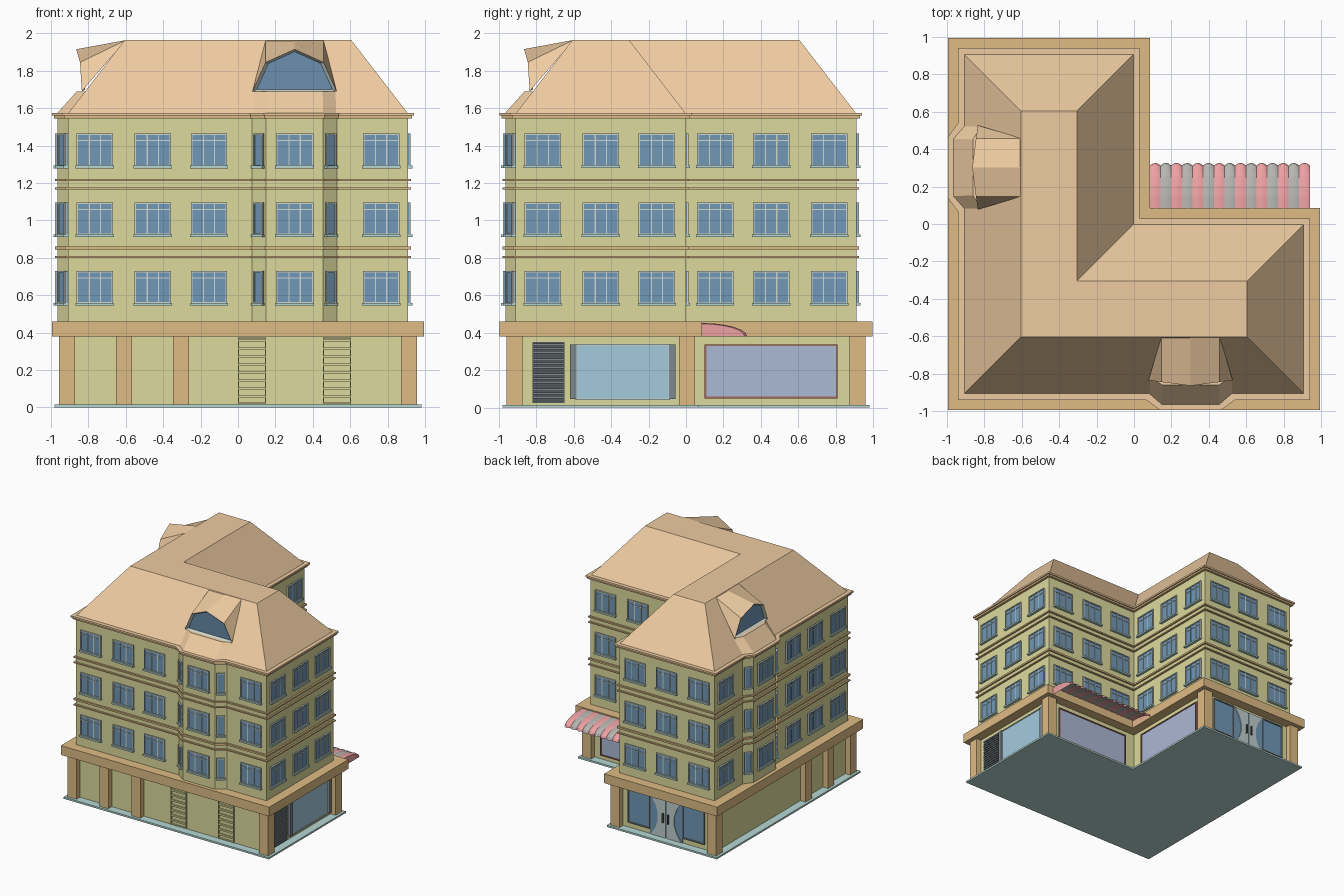
import bpy, bmesh
from math import sin, cos, pi, radians
from mathutils import Matrix, Vector

if "Cube" in bpy.data.objects:
    bpy.data.objects.remove(bpy.data.objects["Cube"])

COL = dict(wall=(219, 217, 155), tan=(222, 187, 133), roof=(238, 203, 160), glass=(112, 150, 182),
           frame=(205, 215, 205), teal=(180, 215, 210), shop=(162, 202, 222), lilac=(170, 184, 212),
           red=(165, 105, 95), grey=(125, 135, 140), dark=(85, 90, 92), pink=(238, 160, 162),
           stripe=(182, 180, 176), pale=(190, 205, 205))
parts = {}


def add(name, col, verts, faces, M=Matrix()):
    bm = parts.setdefault((name, col), bmesh.new())
    vs = [bm.verts.new(M @ Vector(v)) for v in verts]
    fs = [bm.faces.new([vs[i] for i in f]) for f in faces]
    bmesh.ops.recalc_face_normals(bm, faces=fs)


def loft(name, col, a, z0, b, z1, M=Matrix()):
    n = len(a)
    faces = [list(range(n))[::-1], list(range(n, 2 * n))]
    faces += [(i, (i + 1) % n, (i + 1) % n + n, i + n) for i in range(n)]
    add(name, col, [(*p, z0) for p in a] + [(*p, z1) for p in b], faces, M)


# Wall-local box: u along the wall, v up, w outward
def box(name, col, M, u0, u1, v0, v1, w0, w1):
    p = [(u0, -w1), (u1, -w1), (u1, -w0), (u0, -w0)]
    loft(name, col, p, v0, p, v1, M)


def wall_frame(x, y, deg):
    return Matrix.Translation((x, y, 0)) @ Matrix.Rotation(radians(deg), 4, 'Z')


# L-shaped footprint grown by d, optionally with the two bays
def outline(d, bays=False):
    A = .91 + d
    bay = [(.075 - .35 * d, -A), (.15 - .35 * d, -A - .055), (.455 + .35 * d, -A - .055), (.53 + .35 * d, -A)]
    bay = bay if bays else []
    return [(-A, -A)] + bay + [(A, -A), (A, d), (d, d), (d, A), (-A, A)] + [(y, x) for x, y in bay[::-1]]


def slab(name, col, d, z0, z1, bays=False):
    loft(name, col, outline(d, bays), z0, outline(d, bays), z1)


def rim(name, col, M, u0, u1, v0, v1, t, w):
    for a in ((u0, u0 + t, v0, v1), (u1 - t, u1, v0, v1), (u0 + t, u1 - t, v0, v0 + t), (u0 + t, u1 - t, v1 - t, v1)):
        box(name, col, M, *a, -.005, w)


def window(M, u, width, panes=True):
    for z in (.555, .922, 1.289):
        u0, u1, z1 = u - width / 2, u + width / 2, z + .175
        box("window_glass", "glass", M, u0, u1, z, z1, -.005, .006)
        rim("window_frames", "frame", M, u0, u1, z, z1, .008, .013)
        box("window_sills", "teal", M, u0 - .005, u1 + .005, z - .01, z + .004, -.005, .022)
        if panes:
            for s in (-.03, .03):
                box("window_frames", "frame", M, u + s - .003, u + s + .003, z, z1, 0, .01)
            box("window_frames", "frame", M, u0, u1, z + .135, z + .14, 0, .01)


front, left = wall_frame(0, -.91, 0), wall_frame(-.91, 0, -90)
right, back = wall_frame(.91, 0, 90), wall_frame(0, .91, 180)
inner_x, inner_y = wall_frame(0, 0, 90), wall_frame(0, 0, 180)

# Main masses, ledge, storey bands, cornice and roof
slab("base_slab", "teal", .07, 0, .015)
slab("ground_floor_walls", "wall", 0, .015, .38)
slab("shop_ledge", "tan", .085, .38, .46)
slab("upper_walls", "wall", 0, .46, 1.55, True)
for z0, z1 in ((.80, .81), (.845, .86), (1.165, 1.175), (1.21, 1.222)):
    slab("storey_bands", "tan", .014, z0, z1, True)
slab("cornice", "tan", .02, 1.545, 1.56, True)
slab("cornice", "roof", .03, 1.56, 1.575, True)
loft("roof", "roof", outline(0), 1.57, outline(-.305), 1.965)

# Upper windows
for u in (-.765, -.455, -.155):
    for M, s in ((front, 1), (left, -1), (right, 1), (back, -1), (inner_x, -1), (inner_y, 1)):
        window(M, u * s, .195)
window(front, .765, .195)
window(left, -.765, .195)

# Bays with dormers, identical on front and left
for B in (wall_frame(.3025, -.91, 0), wall_frame(-.91, .3025, -90)):
    window(B @ Matrix.Translation((0, -.055, 0)), 0, .2)
    for s in (-1, 1):
        side = Matrix.Translation((s * .19, -.0275, 0)) @ Matrix.Rotation(s * radians(36.3), 4, 'Z')
        window(B @ side, 0, .064, False)
    low = [(-.228, .01), (-.153, -.055), (.153, -.055), (.228, .01)]
    top = [(-.228, .1), (-.15, .048), (.15, .048), (.228, .1)]
    loft("bay_roof", "roof", low, 1.575, top, 1.69, B)
    rimpts = [(-.225, .075, 1.69), (-.155, .065, 1.845), (0, .045, 1.915), (.155, .065, 1.845), (.225, .075, 1.69)]
    rear = [(x, .31, 1.964) for x in (-.155, 0, .155)]
    add("dormer_roof", "roof", rimpts + rear, [(0, 1, 5), (1, 2, 6, 5), (2, 3, 7, 6), (3, 4, 7)], B)
    pane = [(x * .9, y + .018, 1.79 + (z - 1.79) * .9) for x, y, z in rimpts]
    add("dormer_glass", "glass", pane, [range(5)], B)
    add("dormer_frame", "frame", rimpts + pane, [(i, (i + 1) % 5, (i + 1) % 5 + 5, i + 5) for i in range(5)], B)

# Pillars under the ledge
spots = [(-.915, -.915), (.915, -.915), (-.915, .915), (.915, .005), (.005, .915)]
spots += [p for t in (-.61, -.305) for p in ((t, -.915), (-.915, t))]
for x, y in spots:
    box("pillars", "tan", wall_frame(x, y, 0), -.043, .043, .015, .38, -.043, .043)

# Slatted vents on the front wall
for u in (.0, .455):
    rim("wall_vents", "wall", front, u, u + .15, .02, .375, .006, .012)
    for i in range(8):
        z = .05 + i * .043
        box("wall_vents", "wall", front, u, u + .15, z, z + .014, -.005, .012)

# Right end: roller shutter and display window
box("shutter", "dark", right, -.82, -.65, .025, .35, 0, .006)
for i in range(16):
    box("shutter", "grey", right, -.82, -.65, .03 + i * .02, .042 + i * .02, 0, .016)
box("display_window", "shop", right, -.585, -.09, .045, .335, 0, .012)
rim("display_frame", "frame", right, -.59, -.085, .04, .34, .008, .018)
for u in (-.62, -.092):
    box("display_posts", "grey", right, u, u + .035, .045, .338, 0, .025)

# Courtyard shop windows
for M, u in ((inner_x, .1), (inner_y, -.81)):
    box("courtyard_windows", "lilac", M, u, u + .71, .05, .335, 0, .008)
    rim("courtyard_window_frames", "red", M, u, u + .71, .05, .338, .009, .015)

# Back end: glazed entrance with pale double doors and side windows
for u0, u1 in ((.09, .3), (.61, .82)):
    box("entrance_glass", "glass", back, u0, u1, .07, .355, 0, .008)
    rim("entrance_frames", "grey", back, u0, u1, .06, .36, .01, .016)
box("entrance_glass", "glass", back, .3, .61, .02, .36, 0, .008)
for s in (-1, 1):
    prof = [(.004, .02)] + [(.075 + .07 * (2 * t - 1) ** 2, .02 + .335 * t) for t in (0, .2, .4, .6, .8, 1)] + [(.004, .355)]
    n = len(prof)
    vs = [(.455 + s * u, -w, v) for w in (0, .014) for u, v in prof]
    add("entrance_doors", "pale", vs, [range(n), range(n, 2 * n)] + [(i, (i + 1) % n, (i + 1) % n + n, i + n) for i in range(n)], back)
    box("door_handles", "dark", back, .455 + s * .025 - .005, .455 + s * .025 + .005, .15, .23, .01, .028)

# Striped scalloped awning in the courtyard
N, NU, NT, U0, U1 = 15, 4, 6, -.94, -.085
pitch = (U1 - U0) / N
for k in range(N):
    vs = []
    for i in range(NU + 1):
        r = .97 + .06 * sin(pi * i / NU)
        for j in range(NT + 1):
            a = j / NT * pi / 2
            vs.append((U0 + pitch * (k + i / NU), -(.085 + .235 * r * sin(a)), .38 + .07 * r * cos(a)))
    q = NT + 1
    fs = [(i * q + j, i * q + j + 1, (i + 1) * q + j + 1, (i + 1) * q + j) for i in range(NU) for j in range(NT)]
    add("awning", "stripe" if k % 2 else "pink", vs, fs, inner_y)
    if k in (0, N - 1):
        end = vs[:q] if k == 0 else vs[-q:]
        add("awning", "pink", end + [(end[0][0], -.085, .38)], [range(q + 1)], inner_y)

# Turn the collected parts into objects
mats = {}
for (name, col), bm in parts.items():
    me = bpy.data.meshes.new(name)
    bm.to_mesh(me)
    bm.free()
    if col not in mats:
        mats[col] = bpy.data.materials.new(col)
        mats[col].diffuse_color = [(c / 255) ** 2.2 for c in COL[col]] + [1]
    me.materials.append(mats[col])
    bpy.context.collection.objects.link(bpy.data.objects.new(name, me))

for m in bpy.data.materials:
    if m.users and not m.is_grease_pencil:
        m.use_nodes = True
        m.node_tree.nodes["Principled BSDF"].inputs["Base Color"].default_value = m.diffuse_color
